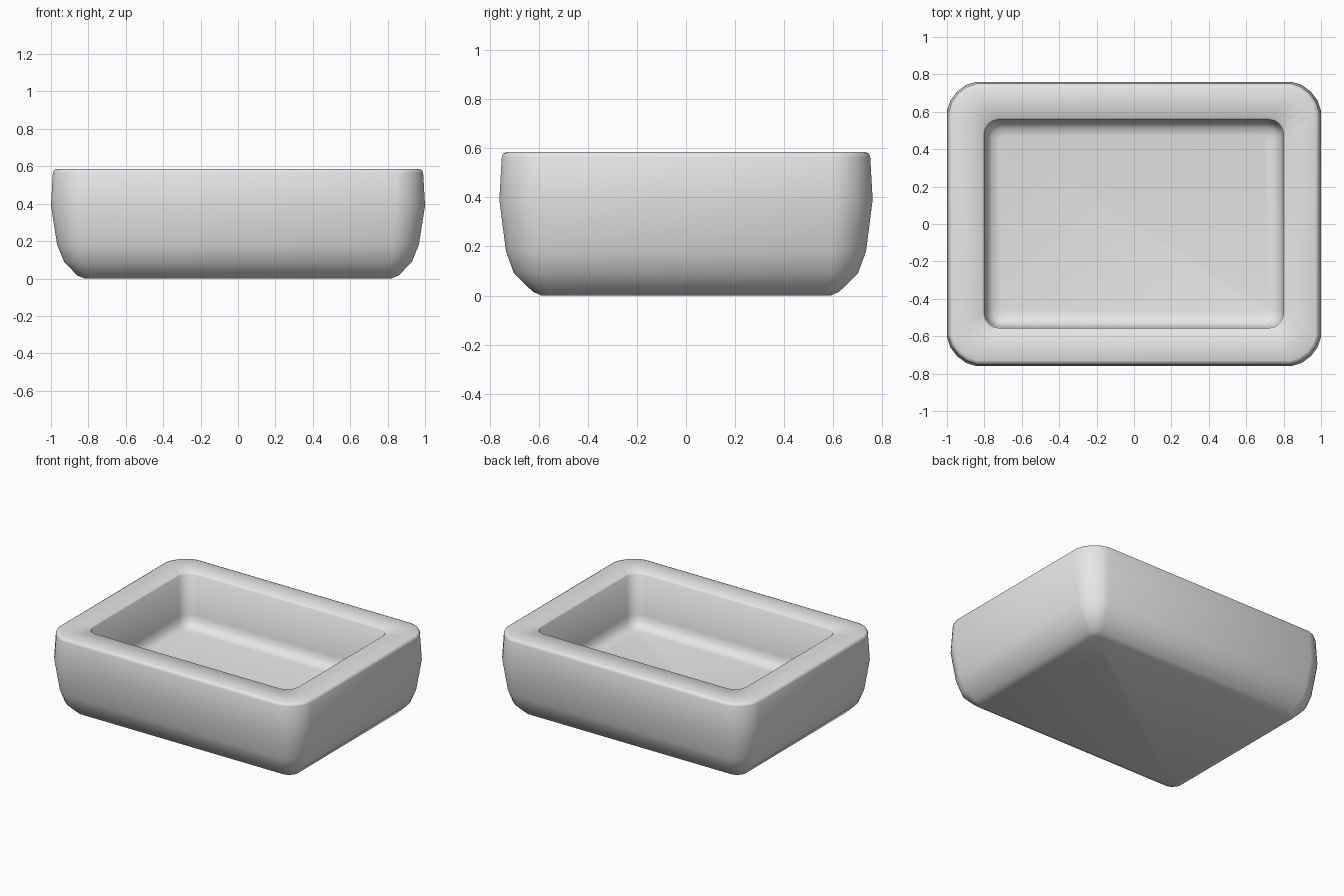
import bpy, bmesh
from math import cos, sin, pi

default_cube = bpy.data.objects.get("Cube")
if default_cube:
    bpy.data.objects.remove(default_cube, do_unlink=True)

CORNER_STEPS = 4


def make_material(name, colour):
    mat = bpy.data.materials.new(name)
    mat.use_nodes = True
    mat.diffuse_color = colour
    mat.node_tree.nodes["Principled BSDF"].inputs["Base Color"].default_value = colour
    return mat


def rounded_ring(bm, half_x, half_y, z, radius, fullness):
    """Rounded rectangle of vertices; fullness 1 is a round corner, 0 a chamfer."""
    ring = []
    corners = ((1, 1), (-1, 1), (-1, -1), (1, -1))
    for quarter, (sx, sy) in enumerate(corners):
        for step in range(CORNER_STEPS + 1):
            a = step / CORNER_STEPS * pi / 2
            # Pull the arc towards its chord
            pull = (cos(a) + sin(a) - 1) / 2 * (1 - fullness)
            u, v = radius * (cos(a) - pull), radius * (sin(a) - pull)
            if quarter % 2:
                u, v = v, u
            ring.append(bm.verts.new((sx * (half_x - radius + u),
                                      sy * (half_y - radius + v), z)))
    return ring


def loft(name, sections, mat):
    """Skin the stacked rings and cap both ends."""
    bm = bmesh.new()
    rings = [rounded_ring(bm, *s) for s in sections]
    for low, high in zip(rings, rings[1:]):
        for i in range(len(low)):
            j = (i + 1) % len(low)
            bm.faces.new((low[i], low[j], high[j], high[i]))
    bm.faces.new(rings[0][::-1])
    bm.faces.new(rings[-1])
    bmesh.ops.recalc_face_normals(bm, faces=bm.faces)
    mesh = bpy.data.meshes.new(name)
    bm.to_mesh(mesh)
    bm.free()
    mesh.materials.append(mat)
    obj = bpy.data.objects.new(name, mesh)
    bpy.context.collection.objects.link(obj)
    bpy.context.view_layer.objects.active = obj
    obj.select_set(True)
    bpy.ops.object.shade_smooth_by_angle(angle=pi / 3)
    return obj


# Sections run up the outside, over the rim and down to the inner floor:
# half width, half depth, height, corner radius, corner fullness
outside = [
    (0.82, 0.59, 0.0, 0.03, 0.75),
    (0.86, 0.625, 0.017, 0.06, 0.75),
    (0.93, 0.70, 0.09, 0.11, 0.75),
    (0.967, 0.733, 0.18, 0.14, 0.75),
    (1.0, 0.76, 0.39, 0.155, 0.75),
    (0.99, 0.75, 0.565, 0.15, 0.75),
    (0.985, 0.745, 0.578, 0.145, 0.75),
    (0.97, 0.73, 0.585, 0.135, 0.75),
]
inside = [
    (0.81, 0.567, 0.585, 0.09, 1),
    (0.80, 0.557, 0.575, 0.08, 1),
    (0.795, 0.552, 0.29, 0.08, 1),
    (0.785, 0.542, 0.25, 0.075, 1),
    (0.76, 0.517, 0.22, 0.055, 1),
    (0.715, 0.472, 0.21, 0.03, 1),
]
loft("tray", outside + inside, make_material("plain grey", (0.8, 0.8, 0.8, 1)))
